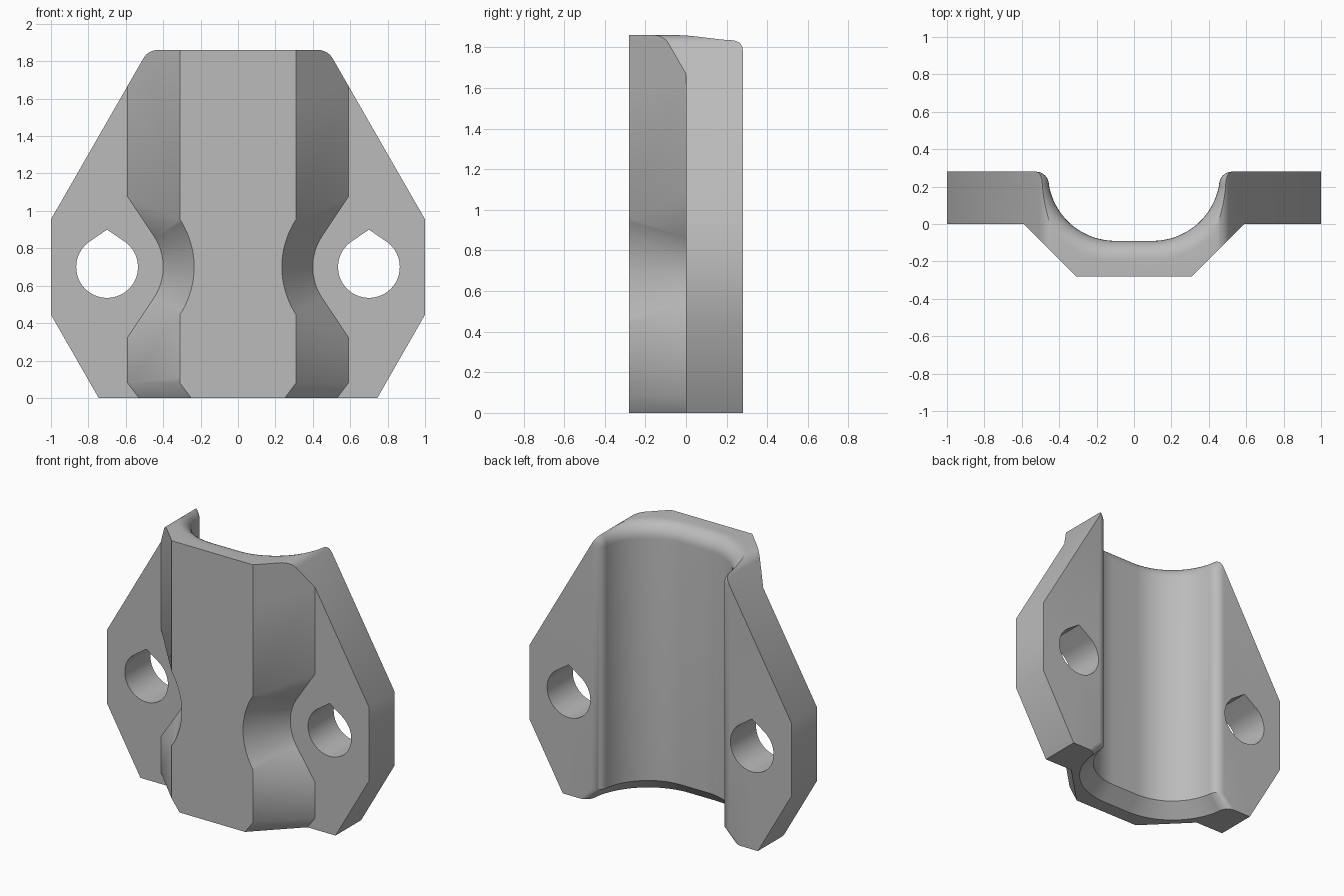
import bpy, bmesh
from math import sin, cos, radians, sqrt

cube = bpy.data.objects.get("Cube")
if cube:
    bpy.data.objects.remove(cube, do_unlink=True)

TOP = 1.86


def arc(cx, cy, r, start, end, n):
    """Points on a circular arc, angles in degrees."""
    angles = [radians(start + (end - start) * i / n) for i in range(n + 1)]
    return [(cx + r * cos(a), cy + r * sin(a)) for a in angles]


def loft(name, rings):
    """Solid skinned through rings of equal length, capped at both ends."""
    bm = bmesh.new()
    loops = [[bm.verts.new(p) for p in ring] for ring in rings]
    for a, b in zip(loops, loops[1:]):
        for i in range(len(a)):
            j = (i + 1) % len(a)
            bm.faces.new((a[i], a[j], b[j], b[i]))
    bm.faces.new(loops[0])
    bm.faces.new(loops[-1])
    bmesh.ops.recalc_face_normals(bm, faces=bm.faces)
    mesh = bpy.data.meshes.new(name)
    bm.to_mesh(mesh)
    bm.free()
    obj = bpy.data.objects.new(name, mesh)
    bpy.context.collection.objects.link(obj)
    return obj


def along_y(points, y):
    return [(x, y, z) for x, z in points]


def along_z(points, z):
    return [(x, y, z) for x, y in points]


def mirrored(half):
    """Close a half profile by reflecting it in x."""
    return half + [(-x, y) for x, y in reversed(half)]


def combine(target, tool, operation):
    mod = target.modifiers.new(operation.lower(), 'BOOLEAN')
    mod.operation, mod.solver, mod.object = operation, 'EXACT', tool
    bpy.context.view_layer.objects.active = target
    bpy.ops.object.modifier_apply(modifier=mod.name)
    bpy.data.objects.remove(tool, do_unlink=True)


# Raised rib with sloped sides, narrowing at the foot
def rib_section(z, inset):
    return along_z(mirrored([(0.59 - inset, 0.1), (0.59 - inset, 0), (0.31 - inset, -0.28)]), z)


clamp = loft("clamp_half", [rib_section(-0.04, 0.09), rib_section(0.08, 0), rib_section(2, 0)])

# Tapered recesses that clear the bolt heads
def recess_section(side, r, y):
    tip = r / sin(radians(33.7))
    pts = [(0, tip)] + arc(0, 0, r, 33.7, -33.7, 24) + [(0, -tip)]
    return along_y([(side * (0.7 - x), 0.7 + z) for x, z in pts], y)


for side in (-1, 1):
    combine(clamp, loft("recess_cutter", [recess_section(side, 0.495, -0.33),
                                          recess_section(side, 0.235, 0.11)]), 'DIFFERENCE')

# Flat flange plate
flange = [(-1.2, 0), (1.2, 0), (1.2, 0.28), (-1.2, 0.28)]
combine(clamp, loft("flange", [along_z(flange, -0.1), along_z(flange, 2.1)]), 'UNION')

# Outer outline with rounded top corners
outline = mirrored([(0.745, 0), (1, 0.445), (1, 0.955)]
                   + arc(0.43, TOP - 0.087, 0.087, 30, 90, 8))
combine(clamp, loft("outline", [along_y(outline, -0.28), along_y(outline, 0.5)]), 'INTERSECT')

# Rear channel: rounded lip at the top, chamfer at the foot
def channel_section(z, d):
    half = [(0.525 + d, 0.4)] + arc(0.525 + d, 0.21, 0.07, 90, 176, 8)
    half += arc(0.1, 0.27, 0.36 + d, -10, -90, 28)
    return along_z(mirrored(half), z)


lip = 0.1
rings = [channel_section(-0.03, 0.12), channel_section(0.09, 0)]
for i in range(9):
    t = lip * (1 - sin(radians(90 * i / 8)))
    up = lip - t
    rings.append(channel_section(TOP - t, lip - sqrt(max(0, lip * lip - up * up))))
rings.append(channel_section(TOP + 0.1, lip))
combine(clamp, loft("channel_cutter", rings), 'DIFFERENCE')

# Bolt holes with a pointed roof
for side in (-1, 1):
    hole = [(0, 0.2)] + arc(0, 0, 0.165, 55.6, -235.6, 48)
    hole = [(side * 0.7 + x, 0.7 + z) for x, z in hole]
    combine(clamp, loft("hole_cutter", [along_y(hole, -0.4), along_y(hole, 0.5)]), 'DIFFERENCE')

# Plain grey finish
grey = bpy.data.materials.new("grey")
grey.use_nodes = True
colour = (0.5, 0.5, 0.5, 1)
grey.diffuse_color = colour
grey.node_tree.nodes["Principled BSDF"].inputs["Base Color"].default_value = colour
clamp.data.materials.clear()
clamp.data.materials.append(grey)
for poly in clamp.data.polygons:
    poly.material_index = 0

bpy.ops.object.select_all(action='DESELECT')
clamp.select_set(True)
bpy.context.view_layer.objects.active = clamp
bpy.ops.object.shade_smooth_by_angle(angle=radians(30))
